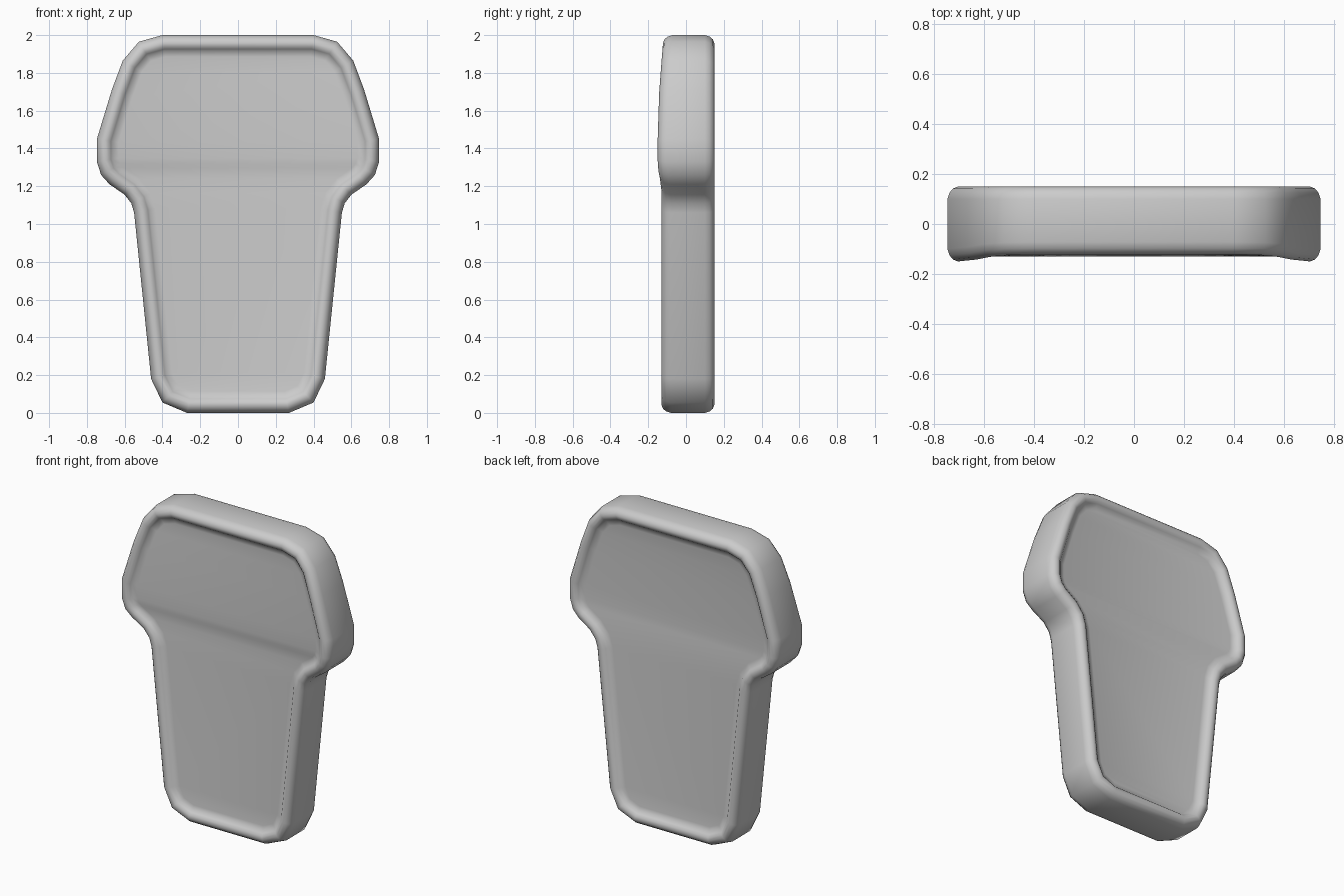
import bpy, bmesh
from mathutils import Vector

if "Cube" in bpy.data.objects:
    bpy.data.objects.remove(bpy.data.objects["Cube"])

# Right half of the outline, top to bottom: x, z, front y
HALF = [(0.40, 2.0, -.122), (0.525, 1.965, -.124), (0.61, 1.865, -.131), (0.668, 1.71, -.142),
        (0.747, 1.45, -.15), (0.747, 1.33, -.15), (0.725, 1.26, -.146), (0.68, 1.21, -.138),
        (0.60, 1.155, -.131), (0.565, 1.11, -.13), (0.55, 1.06, -.13), (0.46, 0.18, -.13),
        (0.40, 0.055, -.13), (0.27, 0.0, -.13)]
N = len(HALF)
LOOP = HALF + [(-x, z, y) for x, z, y in reversed(HALF)]   # clockwise seen from front
BACK = 0.15


def offset_loop(d):
    """Mitred inward offset of the outline."""
    out = []
    for i, (x, z, y) in enumerate(LOOP):
        p = Vector((x, z))
        a = (p - Vector(LOOP[i - 1][:2])).normalized()
        b = (Vector(LOOP[(i + 1) % len(LOOP)][:2]) - p).normalized()
        na, nb = Vector((a.y, -a.x)), Vector((b.y, -b.x))
        m = (na + nb) / (1 + na.dot(nb))
        out.append(p + m * d)
    return out


# Rim profile: inset, depth below the face
RIM = [(0.0, 0.05), (0.008, 0.025), (0.022, 0.008), (0.042, 0.0),
       (0.06, 0.004), (0.074, 0.015), (0.084, 0.027), (0.115, 0.033)]

bm = bmesh.new()


def ring(inset, depth, front):
    pts = offset_loop(inset)
    return [bm.verts.new((p.x, l[2] + depth if front else BACK - depth, p.y))
            for p, l in zip(pts, LOOP)]


rings = [ring(i, d, True) for i, d in reversed(RIM)] + [ring(i, d, False) for i, d in RIM]
n = len(LOOP)
for r, s in zip(rings, rings[1:]):
    for i in range(n):
        j = (i + 1) % n
        bm.faces.new((r[i], r[j], s[j], s[i]))

# Recessed panels, spanned left to right in strips
for r in (rings[0], rings[-1]):
    for i in range(N - 1):
        bm.faces.new((r[i], r[i + 1], r[n - 2 - i], r[n - 1 - i]))

bmesh.ops.recalc_face_normals(bm, faces=bm.faces)
for f in bm.faces:
    f.smooth = True
mesh = bpy.data.meshes.new("rimmed_plate")
bm.to_mesh(mesh)
bm.free()
plate = bpy.data.objects.new("rimmed_plate", mesh)
bpy.context.collection.objects.link(plate)
